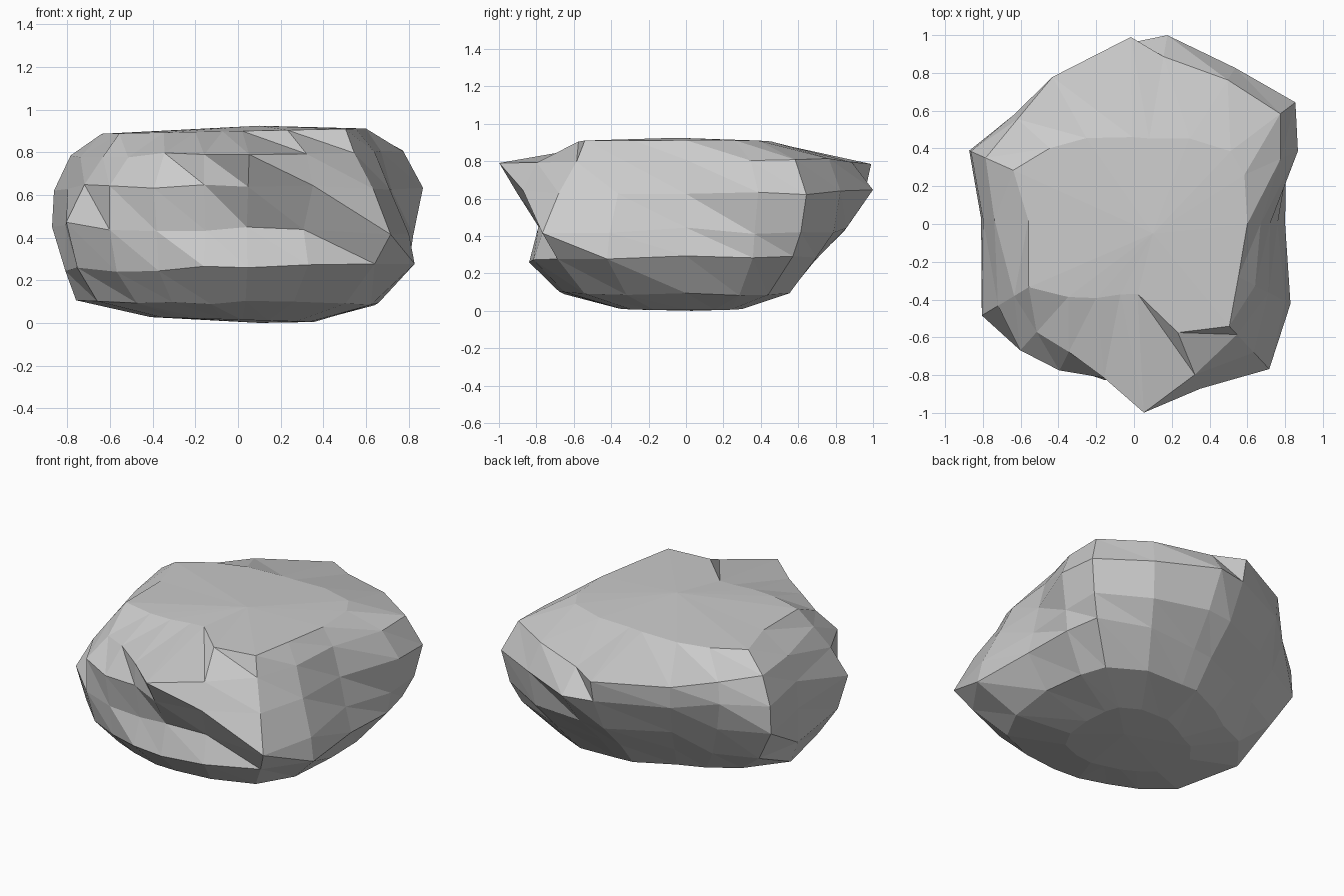
import bpy, bmesh, math, random

random.seed(4)

# Compass directions (degrees from +x) of the main ridges
ANGLES = [0, 24, 37, 57, 80, 91, 119, 138, 156, 178, 211, 228, 243, 259, 273, 292, 313, 333]
N = len(ANGLES)

# Horizontal outlines of the boulder: height, x tilt, z jitter, radii per direction
rings = [
    (0.095, -0.01, 0.01, [.66, .70, .73, .66, .56, .55, .50, .52, .63, .76, .77, .71, .68, .66, .68, .70, .74, .70]),
    (0.265, 0.02, 0.015, [.80, .88, .95, .83, .70, .68, .63, .68, .82, .81, .88, .85, .82, .84, .84, .88, .94, .93]),
    (0.440, -0.02, 0.02, [.76, .90, 1.02, .94, .87, .85, .78, .80, .955, .81, .94, .90, .84, .79, .79, .82, 1.05, .90]),
    (0.635, 0.00, 0.015, [.72, .95, 1.07, .985, 1.015, .96, .88, .86, .945, .80, .84, .90, .87, .83, .91, .94, .93, .80]),
    (0.795, 0.02, 0.01, [.67, .85, .97, .91, .90, .99, .89, .83, .86, .74, .74, .77, .76, .83, 1.0, .86, .80, .72]),
    (0.900, 0.02, 0.00, [.60, .64, .64, .54, .46, .46, .52, .60, .70, .56, .65, .52, .44, .38, .37, .62, .74, .62]),
]
# Small resting outline, shrunk from the lowest ring
rings.insert(0, (0.015, -0.03, 0.0, [0.54 * r for r in rings[0][3]]))

bm = bmesh.new()
loops = []
for z, tilt, jitter, radii in rings:
    loop = []
    for deg, r in zip(ANGLES, radii):
        a = math.radians(deg)
        x, y = r * math.cos(a), r * math.sin(a)
        h = z + tilt * x + random.uniform(-jitter, jitter)
        loop.append(bm.verts.new((x, y, max(h, 0.0))))
    loops.append(loop)

# Flanks, with facets slanting the same way all round
for low, high in zip(loops, loops[1:]):
    for i in range(N):
        j = (i + 1) % N
        bm.faces.new((low[i], low[j], high[i]))
        bm.faces.new((low[j], high[j], high[i]))

# Shallow top and underside
for loop, centre in ((loops[0], (0.1, 0.03, 0.0)), (loops[-1], (0.1, -0.05, 0.925))):
    c = bm.verts.new(centre)
    for i in range(N):
        bm.faces.new((loop[i], loop[(i + 1) % N], c))

bmesh.ops.recalc_face_normals(bm, faces=bm.faces)
mesh = bpy.data.meshes.new("boulder")
bm.to_mesh(mesh)
bm.free()
bpy.context.collection.objects.link(bpy.data.objects.new("boulder", mesh))
